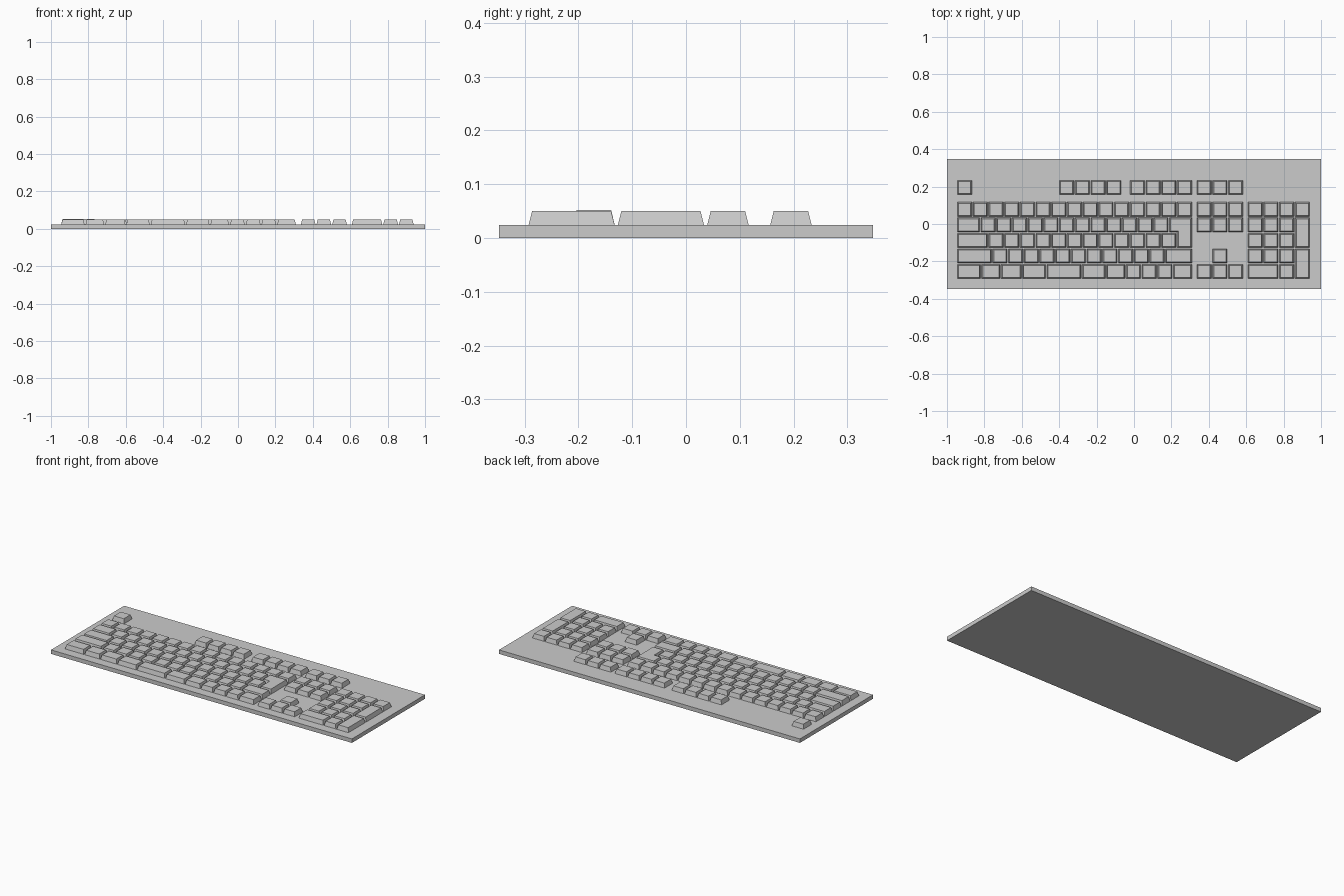
import bpy, bmesh

if "Cube" in bpy.data.objects:
    bpy.data.objects.remove(bpy.data.objects["Cube"])

U, V = 0.084, 0.083        # key pitch across and in depth
X0, GAP = -0.948, 0.003    # left edge of key field, half gap between keys
DECK, TOP, INSET = 0.024, 0.050, 0.0065
ROW_Y = {'function': 0.195, 'number': 0.078, 'upper': -0.005,
         'home': -0.088, 'lower': -0.171, 'bottom': -0.254}


def offset(pts, d):
    """Move every side of a counter-clockwise right-angled outline inward."""
    out = []
    for i, (x, y) in enumerate(pts):
        px, py = pts[i - 1]
        nx, ny = pts[(i + 1) % len(pts)]
        for ax, ay, bx, by in ((px, py, x, y), (x, y, nx, ny)):
            if abs(bx - ax) > abs(by - ay):
                dy = d if bx > ax else -d
            else:
                dx = -d if by > ay else d
        out.append((x + dx, y + dy))
    return out


def add_prism(bm, outline, z0, z1, inset):
    low = [bm.verts.new((x, y, z0)) for x, y in outline]
    high = [bm.verts.new((x, y, z1)) for x, y in offset(outline, inset)]
    n = len(low)
    bm.faces.new(low[::-1])
    bm.faces.new(high)
    for i in range(n):
        j = (i + 1) % n
        bm.faces.new((low[i], low[j], high[j], high[i]))


def rect(x0, y0, x1, y1):
    return [(x0, y0), (x1, y0), (x1, y1), (x0, y1)]


def key_outline(col, width, row, rows=1):
    x, top = X0 + col * U, ROW_Y[row] + V / 2
    return offset(rect(x, top - rows * V, x + width * U, top), GAP)


def make(name, outlines, z0=DECK, z1=TOP, inset=INSET):
    bm = bmesh.new()
    for o in outlines:
        add_prism(bm, o, z0, z1, inset)
    mesh = bpy.data.meshes.new(name)
    bm.to_mesh(mesh)
    bm.free()
    ob = bpy.data.objects.new(name, mesh)
    bpy.context.collection.objects.link(ob)
    return ob


def run(col, widths, row):
    keys = []
    for w in widths:
        keys.append(key_outline(col, w, row))
        col += w
    return keys


# Flat base plate
make('base_plate', [rect(-1, -0.347, 1, 0.347)], 0, DECK, 0)

# Function row
make('escape_key', run(0, [1], 'function'))
make('function_keys', run(6.5, [1] * 4, 'function') + run(11, [1] * 4, 'function'))

# Main typing block
make('number_row', run(0, [1] * 15, 'number'))
make('upper_letter_row', run(0, [1.5] + [1] * 12, 'upper'))
make('home_letter_row', run(0, [2] + [1] * 12, 'home'))
make('left_shift_key', run(0, [2.25], 'lower'), z1=0.052)
make('lower_letter_row', run(2.25, [1] * 11 + [1.75], 'lower'))
make('bottom_row', run(0, [1.55, 1.25, 1.35, 1.55, 2.25, 1.55, 1.25, 1, 1, 1, 1.25], 'bottom'))

# L-shaped return key over two rows
right, mid, left = (X0 + c * U for c in (15, 14, 13.5))
top = ROW_Y['upper'] + V / 2
make('return_key', [offset([(mid, top - 2 * V), (right, top - 2 * V), (right, top),
                            (left, top), (left, top - V), (mid, top - V)], GAP)])

# Navigation and arrow keys
nav = 15.25
make('navigation_keys', [k for r in ('function', 'number', 'upper') for k in run(nav, [1] * 3, r)])
make('arrow_keys', run(nav + 1, [1], 'lower') + run(nav, [1] * 3, 'bottom'))

# Number pad with two tall keys and a wide zero
pad = 18.5
make('number_pad_keys', run(pad, [1] * 4, 'number')
     + [k for r in ('upper', 'home', 'lower') for k in run(pad, [1] * 3, r)]
     + run(pad, [2, 1], 'bottom'))
make('number_pad_tall_keys', [key_outline(pad + 3, 1, r, 2) for r in ('upper', 'lower')])
